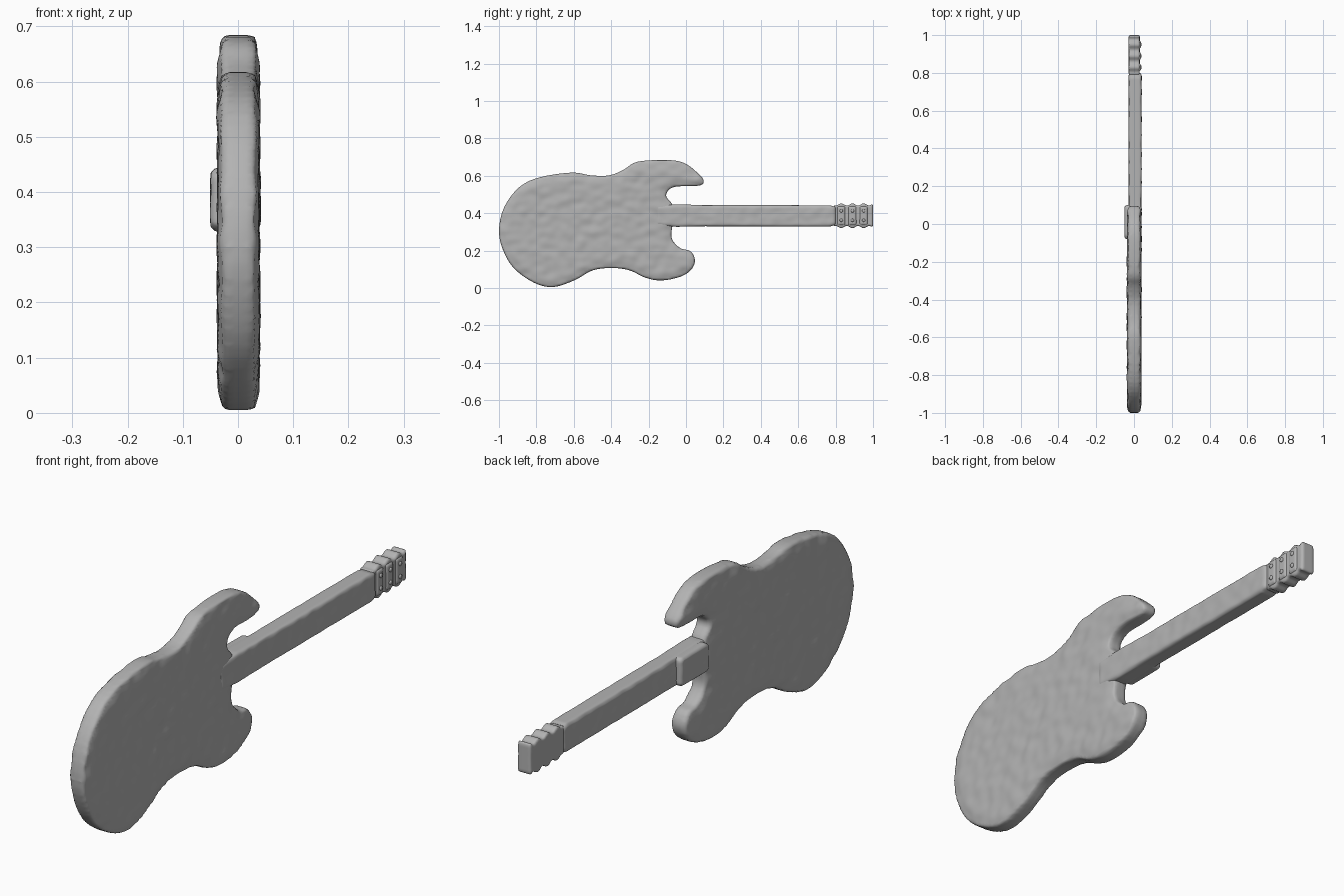
import bpy, bmesh, math
from mathutils import Vector, noise

if "Cube" in bpy.data.objects:
    bpy.data.objects.remove(bpy.data.objects["Cube"])

grey = bpy.data.materials.new("plain grey")
grey.diffuse_color = (0.45, 0.45, 0.45, 1)
grey.use_nodes = True
grey.node_tree.nodes["Principled BSDF"].inputs["Base Color"].default_value = grey.diffuse_color


def smooth_loop(points, steps=4):
    """Closed Catmull-Rom curve through 2D points."""
    out, n = [], len(points)
    for i in range(n):
        a, b, c, d = (Vector(points[(i + k) % n]) for k in (-1, 0, 1, 2))
        for s in range(steps):
            t = s / steps
            out.append(0.5 * (2 * b + (c - a) * t + (2 * a - 5 * b + 4 * c - d) * t * t
                              + (3 * b - a - 3 * c + d) * t ** 3))
    return out


def slab(name, outline, x0, x1, bevel, dome=0.0, voxel=0.01, rough=0.003):
    """Extrude a (y, z) outline along x, round the rim and give it a hand-worked surface."""
    bm = bmesh.new()
    face = bm.faces.new([bm.verts.new((x0, y, z)) for y, z in outline])
    ext = bmesh.ops.extrude_face_region(bm, geom=[face])
    for v in ext["geom"]:
        if isinstance(v, bmesh.types.BMVert):
            v.co.x = x1
    bmesh.ops.recalc_face_normals(bm, faces=bm.faces)
    rim = [e for e in bm.edges if abs(e.verts[0].co.x - e.verts[1].co.x) < 1e-6]
    bmesh.ops.bevel(bm, geom=rim, offset=bevel, segments=3, profile=0.5,
                    affect='EDGES', clamp_overlap=True)
    if dome:
        caps = [f for f in bm.faces if len(f.verts) > 20]
        for f in caps:
            bmesh.ops.inset_region(bm, faces=[f], thickness=0.03, depth=dome)
    mesh = bpy.data.meshes.new(name)
    bm.to_mesh(mesh)
    bm.free()
    obj = bpy.data.objects.new(name, mesh)
    bpy.context.collection.objects.link(obj)
    # even surface grid, then gentle unevenness on the broad sides
    mod = obj.modifiers.new("grid", 'REMESH')
    mod.mode, mod.voxel_size = 'VOXEL', voxel
    dg = bpy.context.evaluated_depsgraph_get()
    worked = bpy.data.meshes.new_from_object(obj.evaluated_get(dg))
    obj.modifiers.clear()
    obj.data = worked
    normals = [v.normal.copy() for v in worked.vertices]
    for v, n in zip(worked.vertices, normals):
        p = Vector((v.co.x * 3, v.co.y * 17 + v.co.z * 8, v.co.z * 22 - v.co.y * 8))
        v.co.x += rough * noise.noise(p) * n.x * 1.5
    worked.materials.clear()
    worked.materials.append(grey)
    worked.polygons.foreach_set("use_smooth", [True] * len(worked.polygons))
    return obj


# Body with two horns and a waist
body_outline = [
    (-1.0, .30), (-.973, .43), (-.89, .54), (-.78, .592), (-.61, .617), (-.51, .602),
    (-.41, .602), (-.33, .634), (-.26, .675), (-.095, .684), (-.005, .666), (.065, .612),
    (.095, .575), (.075, .548), (-.045, .543), (-.09, .527), (-.107, .49), (-.075, .45),
    (-.06, .39), (-.075, .32), (-.075, .26), (-.03, .212), (.022, .198), (.048, .152),
    (.03, .10), (-.03, .06), (-.135, .04), (-.22, .056), (-.30, .094), (-.395, .107),
    (-.50, .094), (-.594, .042), (-.71, .005), (-.81, .027), (-.915, .10), (-.973, .19)]
slab("body", smooth_loop(body_outline), -.03, .032, .009, dome=.006)

# Neck running over the body's front
slab("neck", [(-.16, .335), (-.05, .327), (.1, .33), (.77, .328), (.80, .338),
              (.80, .434), (.77, .442), (.1, .443), (-.05, .447), (-.16, .44)],
     -.028, .04, .012, voxel=.007, rough=.002)

# Heel block behind the neck joint
slab("neck_heel", [(-.08, .34), (-.06, .328), (.09, .33), (.10, .34),
                   (.10, .432), (.09, .442), (-.06, .444), (-.08, .432)],
     -.05, .0, .012, voxel=.007, rough=.001)

# Headstock with slightly scalloped edges
top = [(y, .446 + .007 * math.cos((y - .83) / .06 * 2 * math.pi)) for y in
       [.79 + .01 * i for i in range(20)]]
head = [(y, .772 - z) for y, z in top] + [(.995, .325), (1.0, .335), (1.0, .44), (.995, .45)] + top[::-1]
slab("headstock", head, -.028, .03, .008, voxel=.006, rough=.001)

# Tuner ridges and small pegs on the front of the headstock
for i, y in enumerate((.83, .89, .95)):
    slab(f"tuner_ridge_{i + 1}", [(y - .022, .335), (y + .022, .335), (y + .022, .437), (y - .022, .437)],
         .015, .036, .008, voxel=.006, rough=0)
    for j, z in enumerate((.362, .412)):
        ring = [(y + .009 * math.cos(a * math.pi / 5), z + .009 * math.sin(a * math.pi / 5))
                for a in range(10)]
        slab(f"peg_{i + 1}_{j + 1}", ring, .025, .041, .003, voxel=.003, rough=0)
